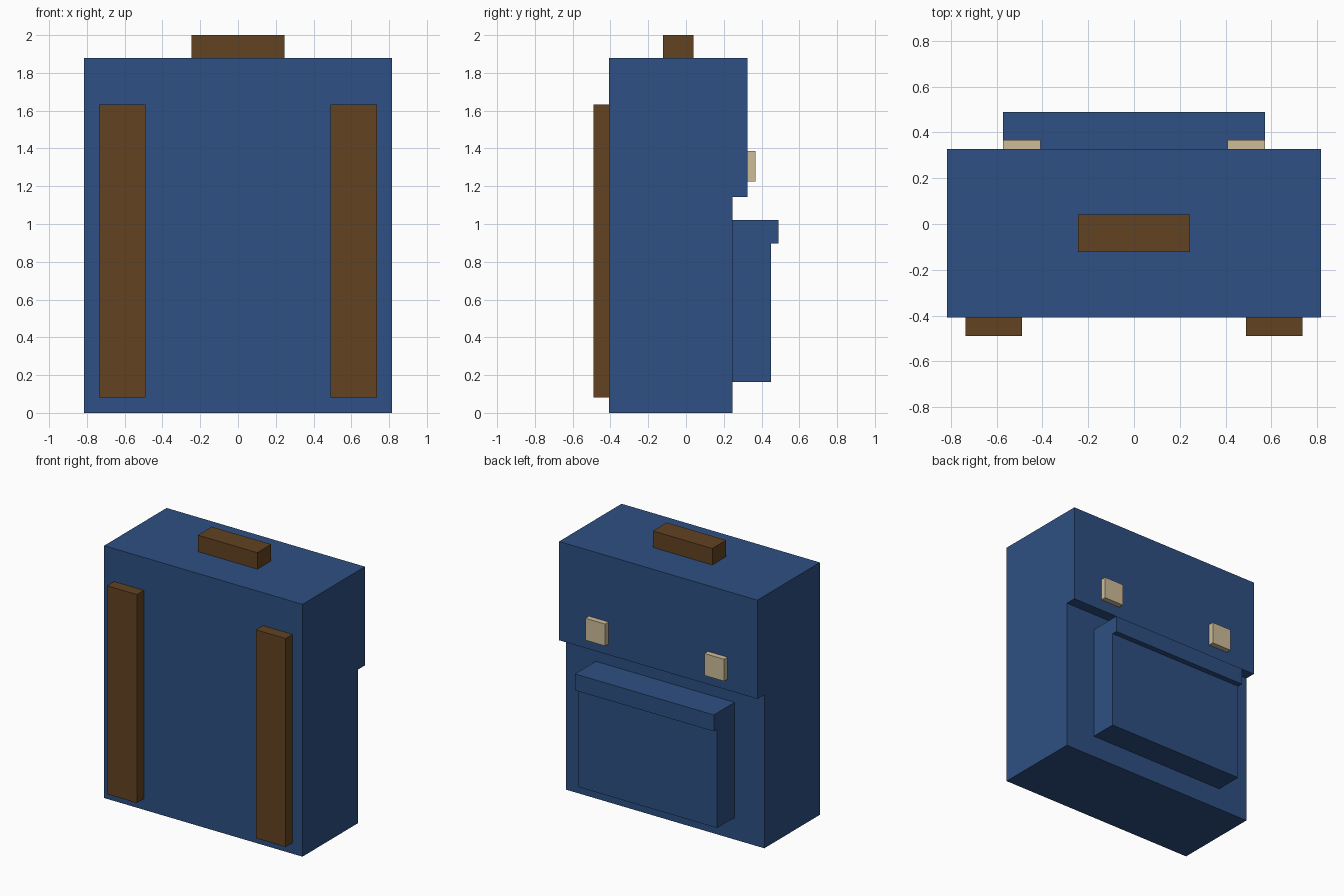
import bpy
import bmesh

cube = bpy.data.objects.get("Cube")
if cube:
    bpy.data.objects.remove(cube, do_unlink=True)

U = 2 / 49  # modelling grid: the pack is 49 units tall


def make_material(name, rgb):
    """Flat material from 0-255 sRGB values."""
    lin = [((c / 255 + 0.055) / 1.055) ** 2.4 for c in rgb]
    mat = bpy.data.materials.new(name)
    mat.use_nodes = True
    mat.diffuse_color = (*lin, 1)
    bsdf = mat.node_tree.nodes["Principled BSDF"]
    bsdf.inputs["Base Color"].default_value = (*lin, 1)
    bsdf.inputs["Roughness"].default_value = 0.8
    return mat


blue = make_material("blue canvas", (46, 80, 131))
brown = make_material("brown leather", (98, 66, 33))
tan = make_material("tan buckle", (206, 189, 153))


def extrude_profile(name, profile, x0, x1, mat):
    """Extrude a (y, z) outline, in grid units, from x0 to x1."""
    bm = bmesh.new()
    face = bm.faces.new([bm.verts.new((x0 * U, y * U, z * U)) for y, z in profile])
    grown = bmesh.ops.extrude_face_region(bm, geom=[face])
    verts = [g for g in grown["geom"] if isinstance(g, bmesh.types.BMVert)]
    bmesh.ops.translate(bm, verts=verts, vec=((x1 - x0) * U, 0, 0))
    bmesh.ops.recalc_face_normals(bm, faces=bm.faces)
    mesh = bpy.data.meshes.new(name)
    bm.to_mesh(mesh)
    bm.free()
    mesh.materials.append(mat)
    obj = bpy.data.objects.new(name, mesh)
    bpy.context.collection.objects.link(obj)
    return obj


def box(name, x, y, z, mat):
    outline = [(y[0], z[0]), (y[1], z[0]), (y[1], z[1]), (y[0], z[1])]
    return extrude_profile(name, outline, x[0], x[1], mat)


# Main bag with the overhanging top flap
extrude_profile("bag_body", [(-10, 0), (6, 0), (6, 28), (8, 28), (8, 46), (-10, 46)],
                -20, 20, blue)

# Rear pocket with its overhanging lip
extrude_profile("pocket", [(6, 4), (11, 4), (11, 22), (12, 22), (12, 25), (6, 25)],
                -14, 14, blue)

# Carry handle on top
box("handle", (-6, 6), (-3, 1), (46, 49), brown)

# Shoulder straps and flap buckles, one on each side
for side, s in (("left", 1), ("right", -1)):
    box(side + "_strap", sorted((12 * s, 18 * s)), (-12, -10), (2, 40), brown)
    box(side + "_buckle", sorted((10 * s, 14 * s)), (8, 9), (30, 34), tan)
